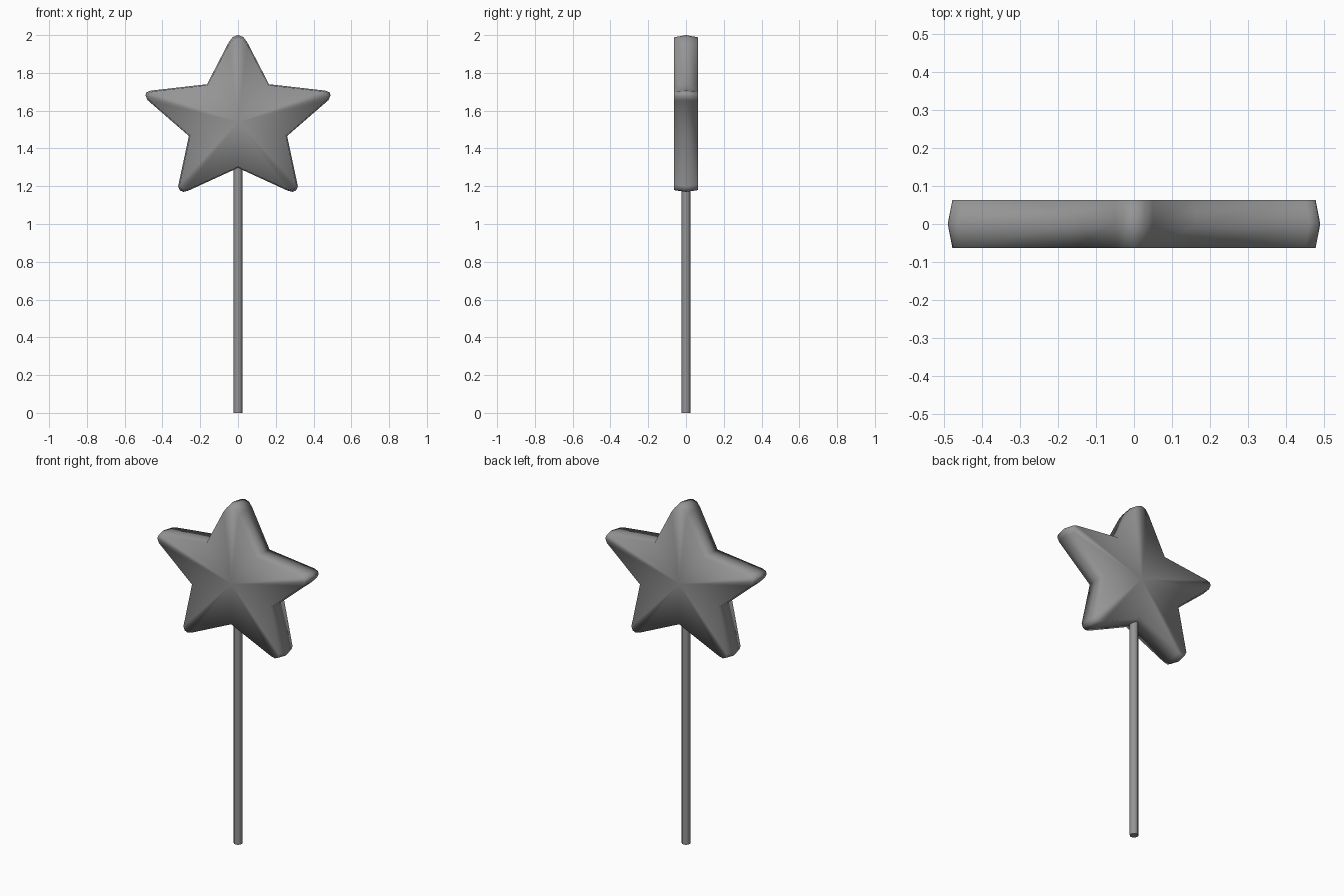
import bpy
import bmesh
import math

cube = bpy.data.objects.get("Cube")
if cube:
    bpy.data.objects.remove(cube, do_unlink=True)

grey = bpy.data.materials.new("plain grey")
grey.use_nodes = True
colour = (0.3, 0.3, 0.3, 1)
grey.diffuse_color = colour
grey.node_tree.nodes["Principled BSDF"].inputs["Base Color"].default_value = colour


def add_object(name, bm):
    bmesh.ops.recalc_face_normals(bm, faces=bm.faces)
    mesh = bpy.data.meshes.new(name)
    bm.to_mesh(mesh)
    bm.free()
    mesh.materials.append(grey)
    obj = bpy.data.objects.new(name, mesh)
    bpy.context.collection.objects.link(obj)
    return obj


# Star outline: right half from the top tip to the bottom notch, then mirrored
HALF_DEPTH, CENTRE, RIM = 0.063, 1.54, 0.975
half = [(0, 2.0), (0.028, 1.99), (0.05, 1.96), (0.164, 1.74),
        (0.462, 1.706), (0.485, 1.697), (0.49, 1.68), (0.478, 1.655),
        (0.26, 1.466), (0.317, 1.2), (0.308, 1.178), (0.29, 1.17),
        (0.262, 1.177), (0, 1.297)]
outline = half + [(-x, z) for x, z in reversed(half[1:-1])]

# Star body: wide middle ring, slightly smaller flat faces front and back
bm = bmesh.new()
rings = []
for y, s in ((-HALF_DEPTH, RIM), (0, 1), (HALF_DEPTH, RIM)):
    rings.append([bm.verts.new((x * s, y, CENTRE + (z - CENTRE) * s))
                  for x, z in outline])
n = len(outline)
for a, b in zip(rings, rings[1:]):
    for i in range(n):
        j = (i + 1) % n
        bm.faces.new((a[i], a[j], b[j], b[i]))
for ring, y in ((rings[0], -HALF_DEPTH), (rings[2], HALF_DEPTH)):
    hub = bm.verts.new((0, y, CENTRE))
    for i in range(n):
        bm.faces.new((ring[i], ring[(i + 1) % n], hub))
star = add_object("star", bm)
star.data.shade_smooth()

# Round stick running up into the star
STICK_TOP = 1.36
bm = bmesh.new()
bmesh.ops.create_cone(bm, cap_ends=True, segments=12, radius1=0.023,
                      radius2=0.023, depth=STICK_TOP)
bmesh.ops.translate(bm, verts=bm.verts, vec=(0, 0, STICK_TOP / 2))
stick = add_object("stick", bm)
bpy.ops.object.select_all(action='DESELECT')
stick.select_set(True)
bpy.context.view_layer.objects.active = stick
bpy.ops.object.shade_smooth_by_angle(angle=math.radians(40))
